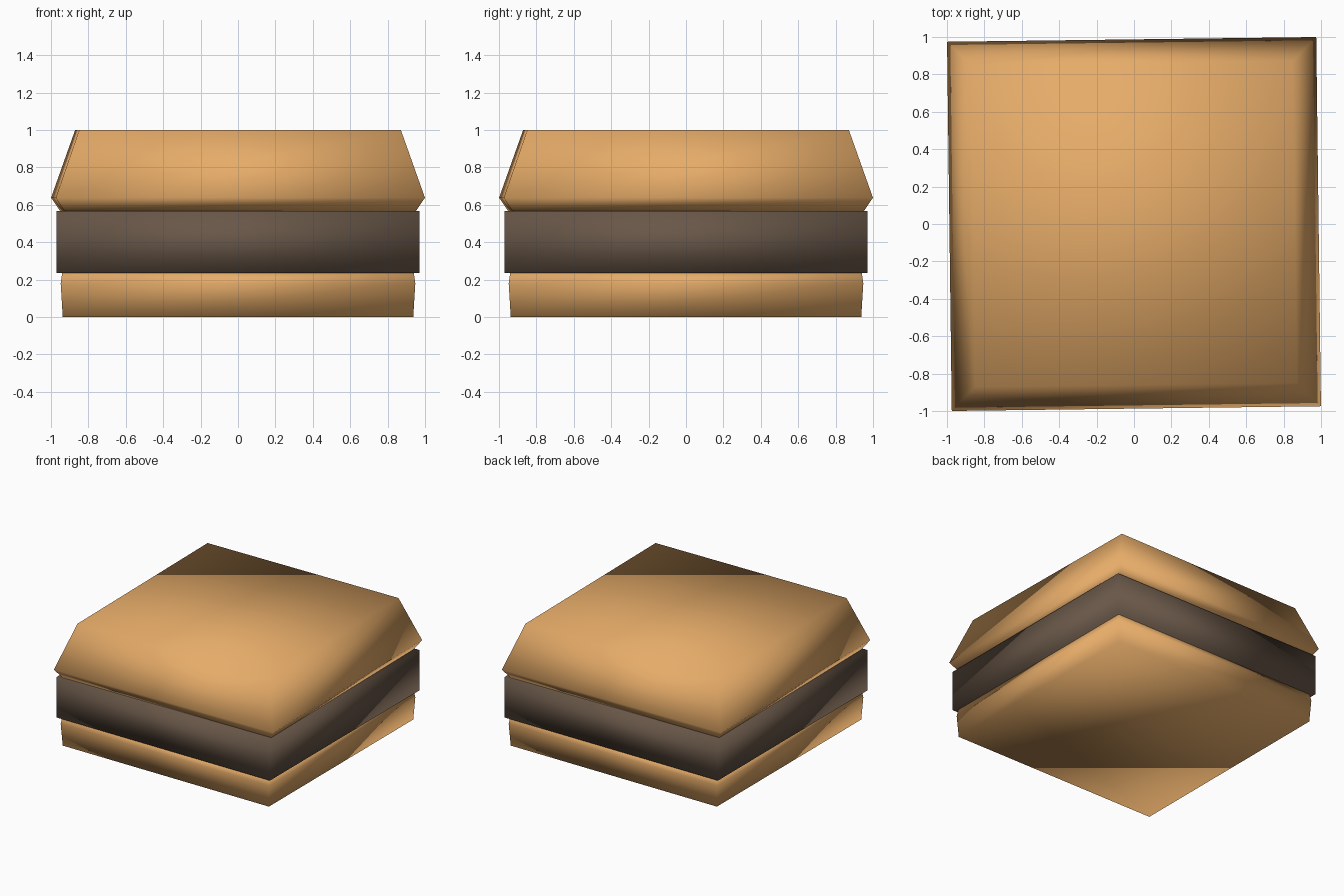
import bpy, bmesh, math

if "Cube" in bpy.data.objects:
    bpy.data.objects.remove(bpy.data.objects["Cube"])


def material(name, rgb):
    mat = bpy.data.materials.new(name)
    mat.diffuse_color = (*rgb, 1)
    mat.use_nodes = True
    mat.node_tree.nodes["Principled BSDF"].inputs["Base Color"].default_value = mat.diffuse_color
    return mat


def square_layer(name, profile, mat, turn=0.0):
    """Stack square rings of (half width, z), cap both ends, shade smooth."""
    bm = bmesh.new()
    rings = [[bm.verts.new((sx * h, sy * h, z))
              for sx, sy in ((-1, -1), (1, -1), (1, 1), (-1, 1))]
             for h, z in profile]
    for low, high in zip(rings, rings[1:]):
        for i in range(4):
            j = (i + 1) % 4
            bm.faces.new((low[i], low[j], high[j], high[i]))
    bm.faces.new(rings[0][::-1])
    bm.faces.new(rings[-1])
    for face in bm.faces:
        face.smooth = True
    mesh = bpy.data.meshes.new(name)
    bm.to_mesh(mesh)
    bm.free()
    mesh.materials.append(mat)
    obj = bpy.data.objects.new(name, mesh)
    obj.rotation_euler.z = turn
    bpy.context.collection.objects.link(obj)
    return obj


bread = material("bread", (0.79, 0.41, 0.14))
meat = material("meat", (0.14, 0.095, 0.065))

# Bottom bun, slightly flared
square_layer("bottom_bun", [(0.937, 0), (0.948, 0.18), (0.94, 0.235)], bread)
# Patty slab
square_layer("patty", [(0.97, 0.235), (0.97, 0.567)], meat)
# Top bun, tapered and turned a touch off square
square_layer("top_bun", [(0.94, 0.567), (0.987, 0.638), (0.86, 1.0)], bread,
             math.radians(0.73))
